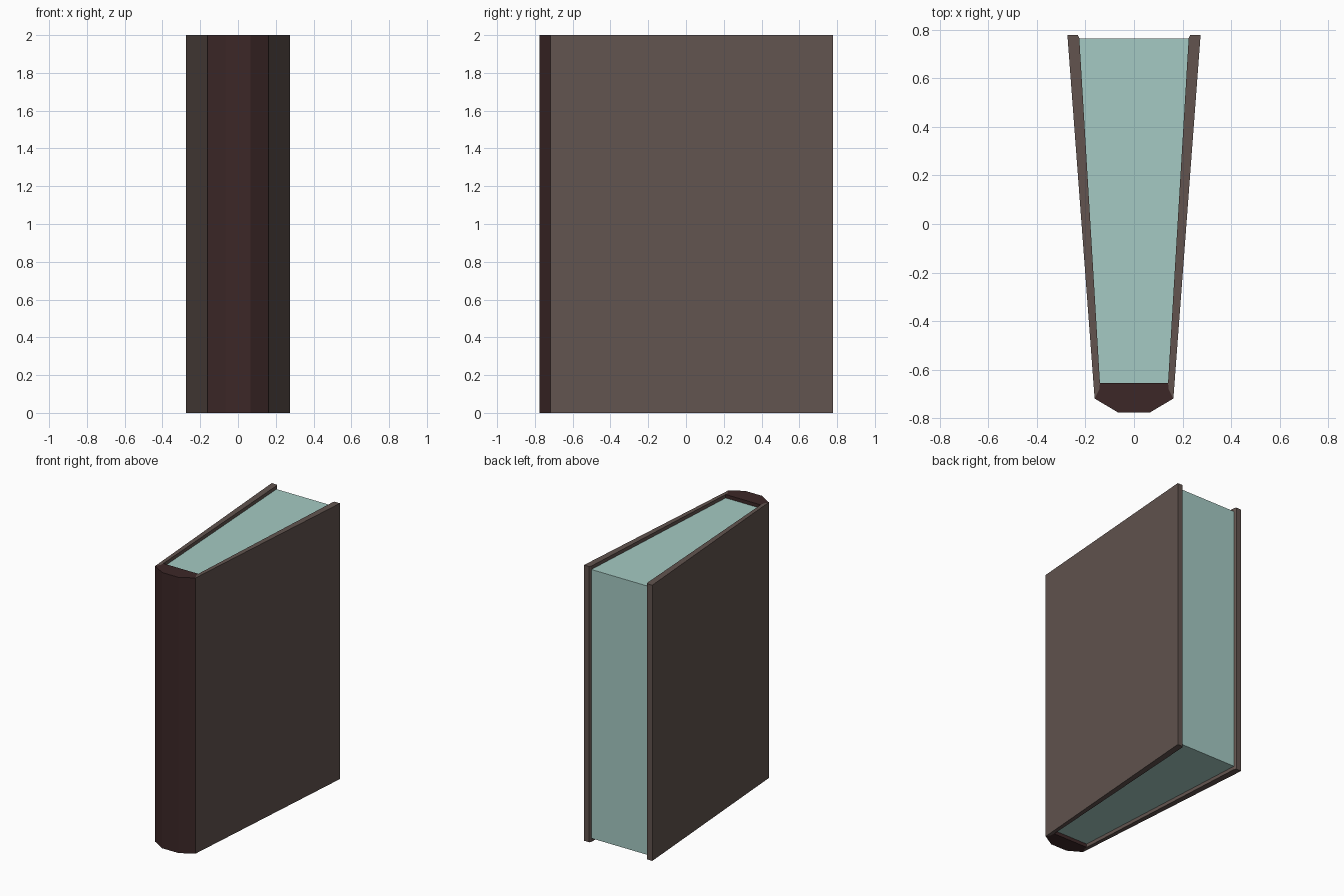
import bpy, bmesh

if "Cube" in bpy.data.objects:
    bpy.data.objects.remove(bpy.data.objects["Cube"])


def srgb(h):
    out = []
    for i in (0, 2, 4):
        c = int(h[i:i + 2], 16) / 255
        out.append(c / 12.92 if c <= 0.04045 else ((c + 0.055) / 1.055) ** 2.4)
    return (*out, 1.0)


def material(name, h):
    m = bpy.data.materials.new(name)
    m.diffuse_color = srgb(h)
    m.use_nodes = True
    m.node_tree.nodes["Principled BSDF"].inputs["Base Color"].default_value = m.diffuse_color
    return m


cover_brown = material("cover brown", "62544F")
spine_brown = material("spine dark brown", "3C2727")
page_green = material("page pale green", "A5CAC3")


def prism(name, outline, z0, z1, mat):
    """Extrude a plan outline (x, y) from z0 up to z1."""
    bm = bmesh.new()
    base = bm.faces.new([bm.verts.new((x, y, z0)) for x, y in outline])
    ext = bmesh.ops.extrude_face_region(bm, geom=[base])
    verts = [v for v in ext["geom"] if isinstance(v, bmesh.types.BMVert)]
    bmesh.ops.translate(bm, verts=verts, vec=(0, 0, z1 - z0))
    bmesh.ops.recalc_face_normals(bm, faces=bm.faces)
    mesh = bpy.data.meshes.new(name)
    bm.to_mesh(mesh)
    bm.free()
    mesh.materials.append(mat)
    ob = bpy.data.objects.new(name, mesh)
    bpy.context.collection.objects.link(ob)
    return ob


def symmetric(half):
    return half + [(-x, y) for x, y in reversed(half)]


# Two splayed cover boards with a bevelled inner fore-edge
board = [(0.162, -0.718), (0.274, 0.778), (0.232, 0.778),
         (0.225, 0.765), (0.140, -0.655), (0.143, -0.682)]
for side, label in ((1, "right"), (-1, "left")):
    prism(label + "_cover", [(x * side, y) for x, y in board], 0, 2, cover_brown)

# Faceted spine joining the boards
prism("spine", symmetric([(0.066, -0.775), (0.162, -0.718),
                          (0.143, -0.682), (0.140, -0.655)]), 0, 2, spine_brown)

# Tapered page block, slightly recessed at top and bottom
prism("pages", symmetric([(0.141, -0.656), (0.226, 0.763)]), 0.025, 1.975, page_green)
